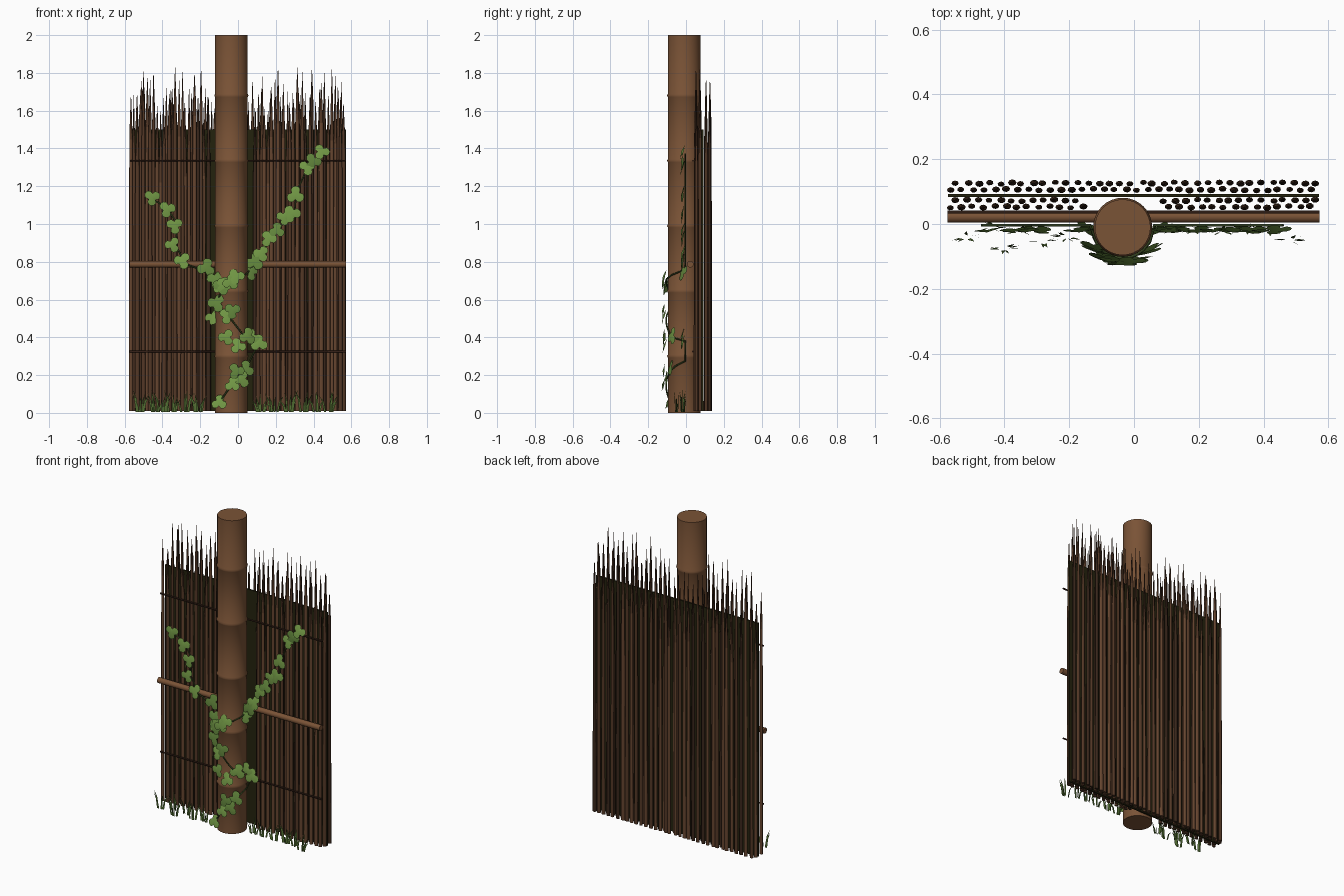
import bpy, bmesh, math, random
from mathutils import Vector, Matrix

if "Cube" in bpy.data.objects:
    bpy.data.objects.remove(bpy.data.objects["Cube"])
random.seed(4)


def material(name, r, g, b):
    m = bpy.data.materials.new(name)
    lin = [((c / 255 + 0.055) / 1.055) ** 2.4 for c in (r, g, b)]
    m.diffuse_color = (*lin, 1)
    m.use_nodes = True
    m.node_tree.nodes["Principled BSDF"].inputs["Base Color"].default_value = m.diffuse_color
    return m


POST = material("post brown", 122, 83, 54)
REED = material("reed brown", 102, 69, 47)
REED_MID = material("reed mid brown", 84, 56, 38)
REED_DARK = material("reed dark brown", 58, 39, 27)
BACKING = material("dark olive", 36, 34, 13)
ROPE = material("rope brown", 56, 35, 25)
STEM = material("stem green", 56, 72, 34)
LEAF = material("leaf green", 112, 150, 68)
LEAF_DARK = material("leaf dark green", 98, 134, 60)
GRASS = material("grass green", 82, 110, 50)


def finish(bm, name, mats, smooth=None):
    me = bpy.data.meshes.new(name)
    bm.to_mesh(me)
    bm.free()
    ob = bpy.data.objects.new(name, me)
    bpy.context.collection.objects.link(ob)
    for m in mats:
        me.materials.append(m)
    if smooth:
        bpy.ops.object.select_all(action='DESELECT')
        ob.select_set(True)
        bpy.context.view_layer.objects.active = ob
        bpy.ops.object.shade_smooth_by_angle(angle=math.radians(smooth))
    return ob


def lathe(bm, x, y, profile, n, mats, turn=0.0, squash=1.0):
    """Rings of (z, radius) up one axis; mats gives a material per band."""
    rings = []
    for z, r in profile:
        rings.append([bm.verts.new((x + r * math.cos(turn + 2 * math.pi * i / n),
                                    y + squash * r * math.sin(turn + 2 * math.pi * i / n), z))
                      for i in range(n)])
    for k in range(len(rings) - 1):
        for i in range(n):
            j = (i + 1) % n
            f = bm.faces.new((rings[k][i], rings[k][j], rings[k + 1][j], rings[k + 1][i]))
            f.material_index = mats[k % len(mats)]
    bm.faces.new(rings[0][::-1]).material_index = mats[0]
    bm.faces.new(rings[-1]).material_index = mats[-1]


def tube(name, pts, radius, mat):
    cu = bpy.data.curves.new(name, 'CURVE')
    cu.dimensions = '3D'
    cu.bevel_depth = radius
    cu.bevel_resolution = 1
    cu.use_fill_caps = True
    sp = cu.splines.new('POLY')
    sp.points.add(len(pts) - 1)
    for p, co in zip(sp.points, pts):
        p.co = (*co, 1)
    sp.use_smooth = True
    cu.materials.append(mat)
    ob = bpy.data.objects.new(name, cu)
    bpy.context.collection.objects.link(ob)


# Bamboo post with a raised ring at each node
PX, PY, PR = -0.035, -0.01, 0.086
profile = [(0, PR)]
for z in (0.30, 0.645, 0.99, 1.335, 1.68):
    profile += [(z - 0.008, PR), (z, PR + 0.005), (z + 0.008, PR)]
profile.append((2.0, PR))
bm = bmesh.new()
lathe(bm, PX, PY, profile, 32, [0])
finish(bm, "bamboo_post", [POST], 75)

# Dark backing sheet between the two reed layers
bm = bmesh.new()
bmesh.ops.create_cube(bm, size=1, matrix=Matrix.Translation((-0.002, 0.088, 0.755))
                      @ Matrix.Diagonal((1.145, 0.01, 1.49, 1)))
finish(bm, "backing_sheet", [BACKING])

# Reeds: two staggered rows on each side of the sheet, with pointed tips
for name, rows, gap in (("front_reeds", (0.053, 0.073), True), ("back_reeds", (0.106, 0.126), False)):
    bm = bmesh.new()
    for k, y in enumerate(rows):
        count = 34
        for i in range(count):
            x = -0.564 + 1.126 * (i + 0.5 * k) / (count - 0.5) + random.uniform(-0.005, 0.005)
            if gap and -0.15 < x < 0.085:
                continue
            r = random.uniform(0.0105, 0.0135)
            top = random.uniform(1.58, 1.83 if gap else 1.76)
            body = top - random.uniform(0.2, 0.4)
            c = random.choice((0, 0, 1, 1, 2))
            lathe(bm, x, y + random.uniform(-0.003, 0.003),
                  [(0.01, r), (body, r * 0.85), (body + 0.45 * (top - body), r * 0.55), (top, 0.0008)],
                  8, [c, max(c, 1), max(c, 1)], random.uniform(0, 1), 0.75)
    finish(bm, name, [REED, REED_MID, REED_DARK], 75)

# Horizontal rail on either side of the post
for name, a, b in (("rail_left", -0.575, -0.10), ("rail_right", 0.03, 0.572)):
    bm = bmesh.new()
    bmesh.ops.create_cone(bm, cap_ends=True, segments=14, radius1=0.018, radius2=0.018, depth=b - a,
                          matrix=Matrix.Translation(((a + b) / 2, 0.022, 0.787)) @ Matrix.Rotation(math.pi / 2, 4, 'Y'))
    finish(bm, name, [POST], 40)

# Binding ropes across the reeds
for name, z in (("lower_rope", 0.325), ("upper_rope", 1.335)):
    tube(name, [(-0.575, 0.037, z), (0.572, 0.037, z)], 0.005, ROPE)


# Climbing vine: stem follows the post surface, then two branches over the fence
def on_surface(x, z):
    d = 0.095 ** 2 - (x - PX) ** 2
    return Vector((x, min(-0.003, PY - math.sqrt(d)) if d > 0 else -0.004, z))


def resample(path, step):
    out = []
    for (x0, z0), (x1, z1) in zip(path, path[1:]):
        n = max(1, round(math.hypot(x1 - x0, z1 - z0) / step))
        out += [on_surface(x0 + (x1 - x0) * t / n, z0 + (z1 - z0) * t / n) for t in range(n)]
    return out + [on_surface(*path[-1])]


paths = {
    "vine_stem": [(-0.11, 0.04), (-0.04, 0.14), (0.05, 0.25), (0.10, 0.35), (0.03, 0.41),
                  (-0.04, 0.50), (-0.125, 0.57), (-0.07, 0.67)],
    "vine_left": [(-0.07, 0.67), (-0.18, 0.75), (-0.28, 0.79), (-0.33, 0.89), (-0.32, 1.00), (-0.38, 1.09), (-0.47, 1.14)],
    "vine_right": [(-0.07, 0.67), (0.05, 0.74), (0.13, 0.86), (0.21, 0.97), (0.30, 1.07), (0.31, 1.17),
                   (0.36, 1.28), (0.46, 1.37)],
}
for name, path in paths.items():
    tube(name, resample(path, 0.025), 0.0045, STEM)

# Three-lobed leaves
bm = bmesh.new()


def leaf(p, size):
    out = Vector((p.x - PX, p.y - PY - 0.03, 0)) if abs(p.x - PX) < 0.1 else Vector((0, -1, 0))
    out = (out.normalized() * 0.6 + Vector((random.uniform(-.2, .2), -0.8, random.uniform(0, .5)))).normalized()
    rot = out.to_track_quat('Z', 'Y').to_matrix().to_4x4()
    m = Matrix.Translation(p + out * 0.018) @ rot @ Matrix.Rotation(random.uniform(0, 6.28), 4, 'Z')
    mid = bm.verts.new(m @ Vector((0, 0, 0.004)))
    n = 18
    ring = []
    for i in range(n):
        a = 2 * math.pi * i / n
        r = size * (0.48 + 0.52 * abs(math.cos(1.5 * a)) ** 0.7)
        ring.append(bm.verts.new(m @ Vector((r * math.cos(a), r * math.sin(a), -0.1 * r))))
    c = random.choice((0, 0, 1))
    for i in range(n):
        bm.faces.new((mid, ring[i], ring[(i + 1) % n])).material_index = c


for path in paths.values():
    for p in resample(path, 0.085):
        dx, dz = random.uniform(-0.02, 0.02), random.uniform(-0.02, 0.02)
        leaf(on_surface(p.x + dx, p.z + dz), random.uniform(0.042, 0.052))
for x, z in ((-0.06, 0.40), (0.00, 0.35), (-0.13, 0.50), (-0.03, 0.54), (-0.04, 0.69), (-0.01, 0.22), (0.07, 0.40)):
    leaf(on_surface(x, z), 0.045)
finish(bm, "vine_leaves", [LEAF, LEAF_DARK], 60)

# Grass tufts along the foot of the fence
bm = bmesh.new()
tufts = [(-0.52, -0.04), (-0.40, -0.075), (-0.35, -0.02), (-0.28, -0.055), (-0.21, -0.04), (-0.44, -0.01),
         (0.12, -0.015), (0.19, -0.015), (0.27, -0.02), (0.35, -0.015), (0.42, -0.02), (0.48, -0.05)]
for x, y in tufts:
    for k in range(7):
        a = random.uniform(0, 2 * math.pi)
        d = Vector((math.cos(a), 0.35 * math.sin(a), 0))
        s = Vector((0.0055, random.uniform(-0.003, 0.003), 0))
        base = Vector((x, y, 0.005)) + d * 0.02
        h = random.uniform(0.05, 0.12)
        bend, tip = base + d * 0.01 + Vector((0, 0, h * 0.6)), base + d * 0.03 + Vector((0, 0, h))
        v = [bm.verts.new(q) for q in (base - s, base + s, bend + s * 0.8, bend - s * 0.8, tip)]
        bm.faces.new(v[:4])
        bm.faces.new((v[3], v[2], v[4]))
finish(bm, "grass_tufts", [GRASS])
